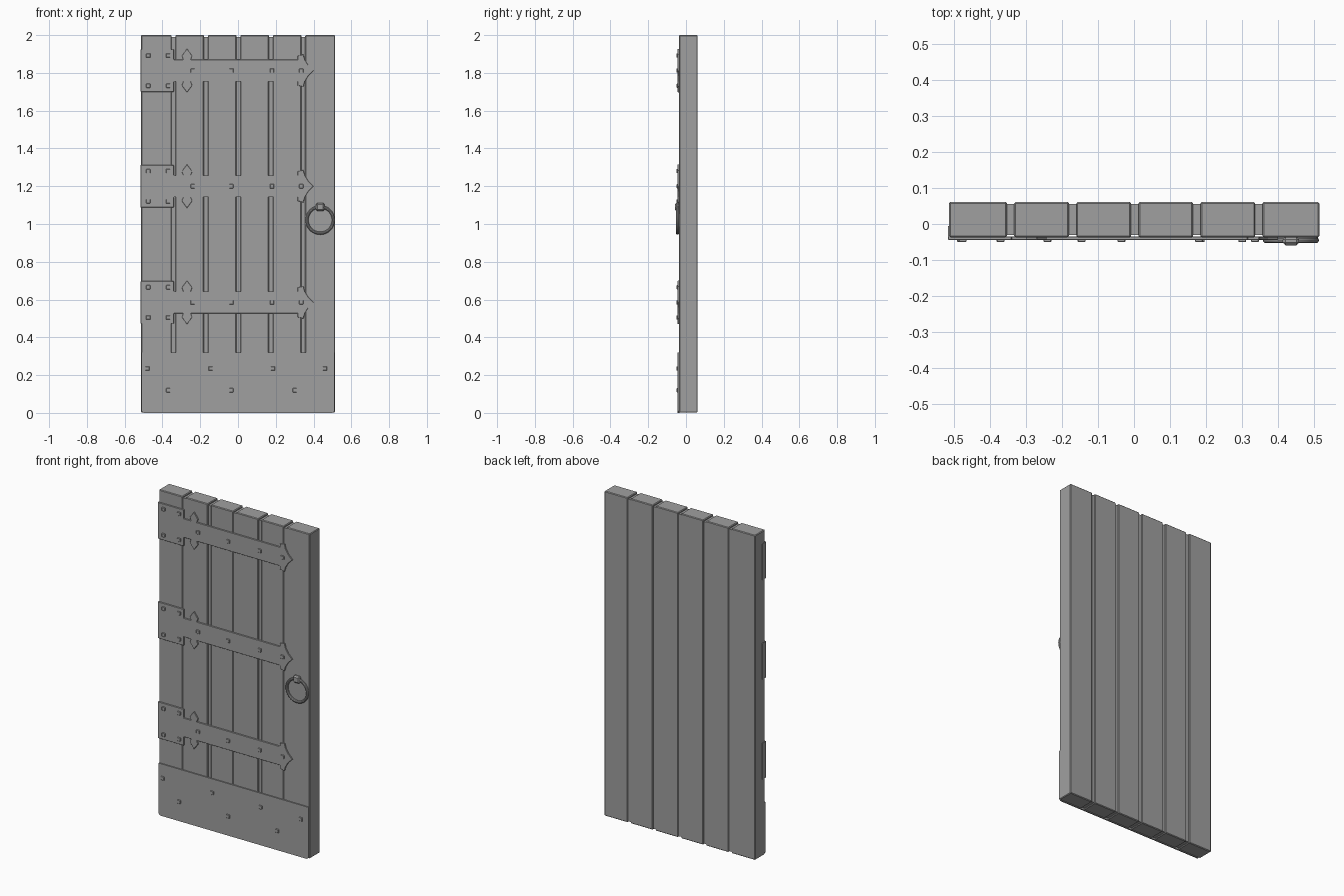
import bpy, bmesh, math
from mathutils import Vector

cube = bpy.data.objects.get("Cube")
if cube:
    bpy.data.objects.remove(cube, do_unlink=True)

grey = bpy.data.materials.new("plain_grey")
grey.use_nodes = True
colour = (0.35, 0.35, 0.35, 1)
grey.diffuse_color = colour
grey.node_tree.nodes["Principled BSDF"].inputs["Base Color"].default_value = colour


def finish(bm, name, bevel=0):
    bmesh.ops.recalc_face_normals(bm, faces=bm.faces)
    mesh = bpy.data.meshes.new(name)
    bm.to_mesh(mesh)
    bm.free()
    obj = bpy.data.objects.new(name, mesh)
    bpy.context.collection.objects.link(obj)
    mesh.materials.append(grey)
    if bevel:
        mod = obj.modifiers.new("bevel", "BEVEL")
        mod.width = bevel
        mod.segments = 1
    return obj


def box(name, x, y, z, bevel=0):
    """Box from (min, max) pairs."""
    bm = bmesh.new()
    bmesh.ops.create_cube(bm, size=1)
    for v in bm.verts:
        v.co = Vector([(a + b) / 2 + c * (b - a) for (a, b), c in zip((x, y, z), v.co)])
    return finish(bm, name, bevel)


def prism(name, outline, front, back, bevel=0):
    """Front-facing (x, z) outline pushed through in y."""
    bm = bmesh.new()
    face = bm.faces.new([bm.verts.new((x, front, z)) for x, z in outline])
    ext = bmesh.ops.extrude_face_region(bm, geom=[face])
    moved = [v for v in ext["geom"] if isinstance(v, bmesh.types.BMVert)]
    bmesh.ops.translate(bm, verts=moved, vec=(0, back - front, 0))
    return finish(bm, name, bevel)


def nail(name, x, z):
    r = 0.011
    box(name, (x - r, x + r), (-0.05, -0.038), (z - r, z + r), 0.002)


FRONT, BACK, IRON = -0.037, 0.061, -0.044

# Planks with recessed strips filling the gaps
gaps = [-0.342, -0.17, 0.002, 0.174, 0.346]
edges = [-0.523] + gaps + [0.524]
for i in range(6):
    box(f"plank_{i + 1}", (edges[i] + 0.01, edges[i + 1] - 0.01), (FRONT, BACK), (0.002, 2), 0.004)
for i, x in enumerate(gaps):
    box(f"gap_strip_{i + 1}", (x - 0.012, x + 0.012), (FRONT + 0.006, BACK - 0.006), (0.008, 1.99))

# Kick plate
prism("kick_plate", [(-0.5, 0), (0.5, 0), (0.51, 0.01), (0.51, 0.32), (-0.51, 0.32), (-0.51, 0.01)],
      IRON, FRONT + 0.002)
for i, x in enumerate([-0.48, -0.37, -0.145, -0.035, 0.185, 0.3, 0.46]):
    nail(f"kick_plate_nail_{i + 1}", x, 0.12 if i % 2 else 0.235)

# Strap hinges: upper half outline, mirrored below the centre line
half = [(-0.516, 0.112), (-0.34, 0.112), (-0.34, 0.058), (-0.29, 0.058), (-0.298, 0.078),
        (-0.27, 0.116), (-0.242, 0.078), (-0.25, 0.058), (0.315, 0.058), (0.315, 0.078),
        (0.346, 0.086), (0.354, 0.058), (0.372, 0.028)]
outline = half + [(0.4, 0)] + [(x, -z) for x, z in reversed(half)]
for label, zc in (("bottom", 0.585), ("middle", 1.2), ("top", 1.812)):
    prism(f"{label}_strap_hinge", [(x, z + zc) for x, z in outline], IRON, FRONT + 0.002, 0.0015)
    box(f"{label}_hinge_side", (-0.516, -0.508), (IRON + 0.001, -0.005), (zc - 0.111, zc + 0.111))
    spots = [(x, z) for x in (-0.475, -0.37) for z in (-0.08, 0.08)]
    spots += [(x, 0) for x in (-0.24, -0.035, 0.18, 0.335)]
    for i, (x, z) in enumerate(spots):
        nail(f"{label}_hinge_nail_{i + 1}", x, zc + z)

# Ring handle and its mount
bpy.ops.mesh.primitive_torus_add(major_radius=0.07, minor_radius=0.008, major_segments=32,
                                 minor_segments=10, location=(0.435, -0.045, 1.021),
                                 rotation=(math.pi / 2, 0, 0))
ring = bpy.context.object
ring.name = "ring_handle"
ring.data.materials.append(grey)
bpy.ops.object.shade_smooth_by_angle()
box("ring_mount", (0.412, 0.458), (-0.059, FRONT + 0.002), (1.068, 1.112), 0.008)
